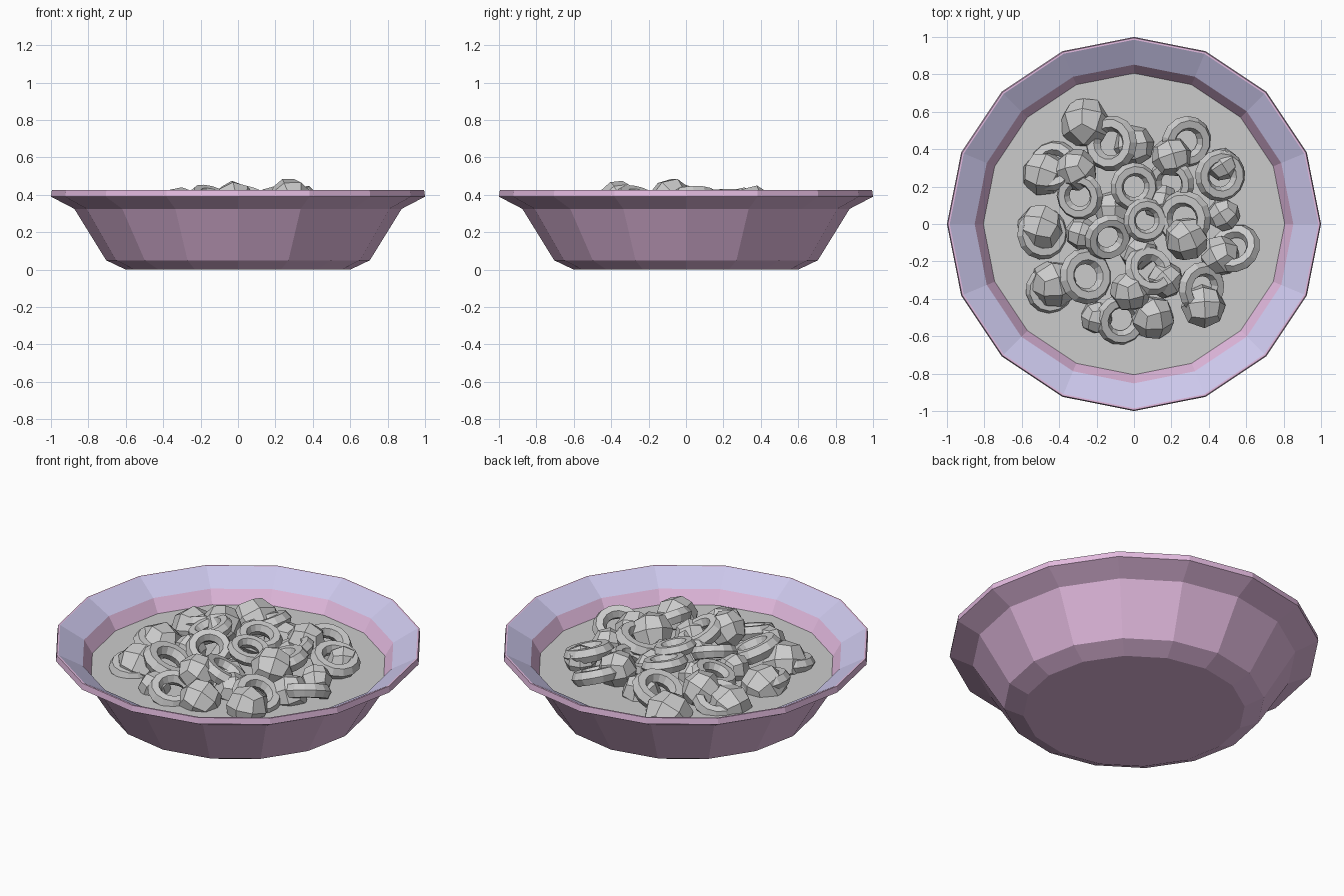
import bpy, bmesh, math, random
from mathutils import Matrix, Vector, Euler

if "Cube" in bpy.data.objects:
    bpy.data.objects.remove(bpy.data.objects["Cube"])

random.seed(4)
SIDES = 16


def material(name, rgb):
    m = bpy.data.materials.new(name)
    m.diffuse_color = (*rgb, 1)
    m.use_nodes = True
    m.node_tree.nodes["Principled BSDF"].inputs["Base Color"].default_value = m.diffuse_color
    return m


def add_object(name, bm, mats=()):
    me = bpy.data.meshes.new(name)
    bm.to_mesh(me)
    bm.free()
    for m in mats:
        me.materials.append(m)
    ob = bpy.data.objects.new(name, me)
    bpy.context.collection.objects.link(ob)
    return ob


def lathe(profile, sides, closed=False):
    """Revolve (radius, z) points; an open profile is capped at both ends."""
    bm = bmesh.new()
    rings = [[bm.verts.new((r * math.cos(a), r * math.sin(a), z))
              for a in (2 * math.pi * i / sides for i in range(sides))]
             for r, z in profile]
    pairs = list(zip(rings, rings[1:])) + ([(rings[-1], rings[0])] if closed else [])
    bands = []
    for lo, hi in pairs:
        bands.append([bm.faces.new((lo[i], lo[(i + 1) % sides], hi[(i + 1) % sides], hi[i]))
                      for i in range(sides)])
    if not closed:
        bm.faces.new(rings[0][::-1])
        bm.faces.new(rings[-1])
    return bm, bands


# Bowl: outer wall, lip, then inner wall; inner flare is blue
pink = material("bowl_pink", (0.78, 0.50, 0.75))
blue = material("rim_blue", (0.60, 0.57, 0.83))
bm, bands = lathe([(0.60, 0), (0.705, 0.05), (0.875, 0.325), (1.0, 0.39), (0.995, 0.425),
                   (0.985, 0.425), (0.852, 0.35), (0.69, 0.08)], SIDES)
for f in bands[5]:
    f.material_index = 1
add_object("bowl", bm, (pink, blue))

# Milk surface
bm = bmesh.new()
bmesh.ops.create_circle(bm, cap_ends=True, segments=SIDES, radius=0.806,
                        matrix=Matrix.Translation((0, 0, 0.275)))
add_object("milk", bm)


def ring(i, x, y, z, outer, tx, ty):
    tube = outer * 0.28
    section = [(outer - tube + tube * math.cos(a), tube * 1.1 * math.sin(a))
               for a in (2 * math.pi * k / 6 for k in range(6))]
    bm, _ = lathe(section, 14, closed=True)
    ob = add_object(f"cereal_ring_{i}", bm)
    ob.location = (x, y, z)
    ob.rotation_euler = (math.radians(tx), math.radians(ty), random.uniform(0, 3))


def puff(i, x, y, top, r):
    # Cube subdivided once and pushed out to a 24-sided ball
    bm = bmesh.new()
    bmesh.ops.create_cube(bm, size=2)
    bmesh.ops.subdivide_edges(bm, edges=bm.edges[:], cuts=1, use_grid_fill=True)
    for v in bm.verts:
        v.co = v.co.normalized() * r
    rot = Euler([random.uniform(0, 3) for _ in range(3)]).to_matrix()
    bmesh.ops.rotate(bm, verts=bm.verts[:], matrix=rot)
    dz = top - max(v.co.z for v in bm.verts)
    bmesh.ops.translate(bm, verts=bm.verts[:], vec=Vector((x, y, dz)))
    add_object(f"cereal_puff_{i}", bm)


# Cereal rings: x, y, z, outer radius, tilt x, tilt y
for i, p in enumerate([
        (.28, .44, .32, .14, 20, 10), (.46, .26, .34, .14, 10, 15), (0, .20, .37, .13, 15, 0),
        (-.29, .15, .36, .13, 0, -20), (.06, .02, .38, .12, 5, 15), (-.14, -.07, .37, .13, 25, -15),
        (.27, .03, .37, .15, -10, 15), (-.26, -.28, .34, .15, 20, -15), (.08, -.25, .36, .14, 30, 0),
        (.36, -.34, .33, .14, 25, 20), (.54, -.13, .32, .14, -15, 25), (-.07, -.51, .31, .14, 20, 0),
        (-.12, .43, .33, .15, -15, -20), (-.43, .31, .31, .14, -20, -10),
        (-.45, -.35, .29, .13, 10, 0), (-.49, -.05, .30, .14, 5, -15), (.20, .22, .34, .13, -20, 10)]):
    ring(i + 1, *p)

# Cereal puffs: x, y, top height, radius
for i, p in enumerate([
        (-.26, .54, .40, .14), (-.48, .27, .39, .125), (-.31, .29, .44, .115), (-.50, -.02, .40, .13),
        (-.28, -.05, .41, .09), (-.43, -.32, .41, .13), (-.02, -.36, .475, .11), (.10, -.50, .41, .12),
        (.37, -.44, .42, .12), (.28, -.08, .485, .12), (.20, .36, .45, .11), (.47, .32, .40, .09),
        (.48, .05, .39, .09), (.46, -.17, .41, .11), (-.20, -.50, .37, .09), (0, .42, .39, .11),
        (.17, -.30, .39, .10), (-.12, .08, .37, .10), (.14, .12, .38, .10), (.02, -.14, .38, .11)]):
    puff(i + 1, *p)
